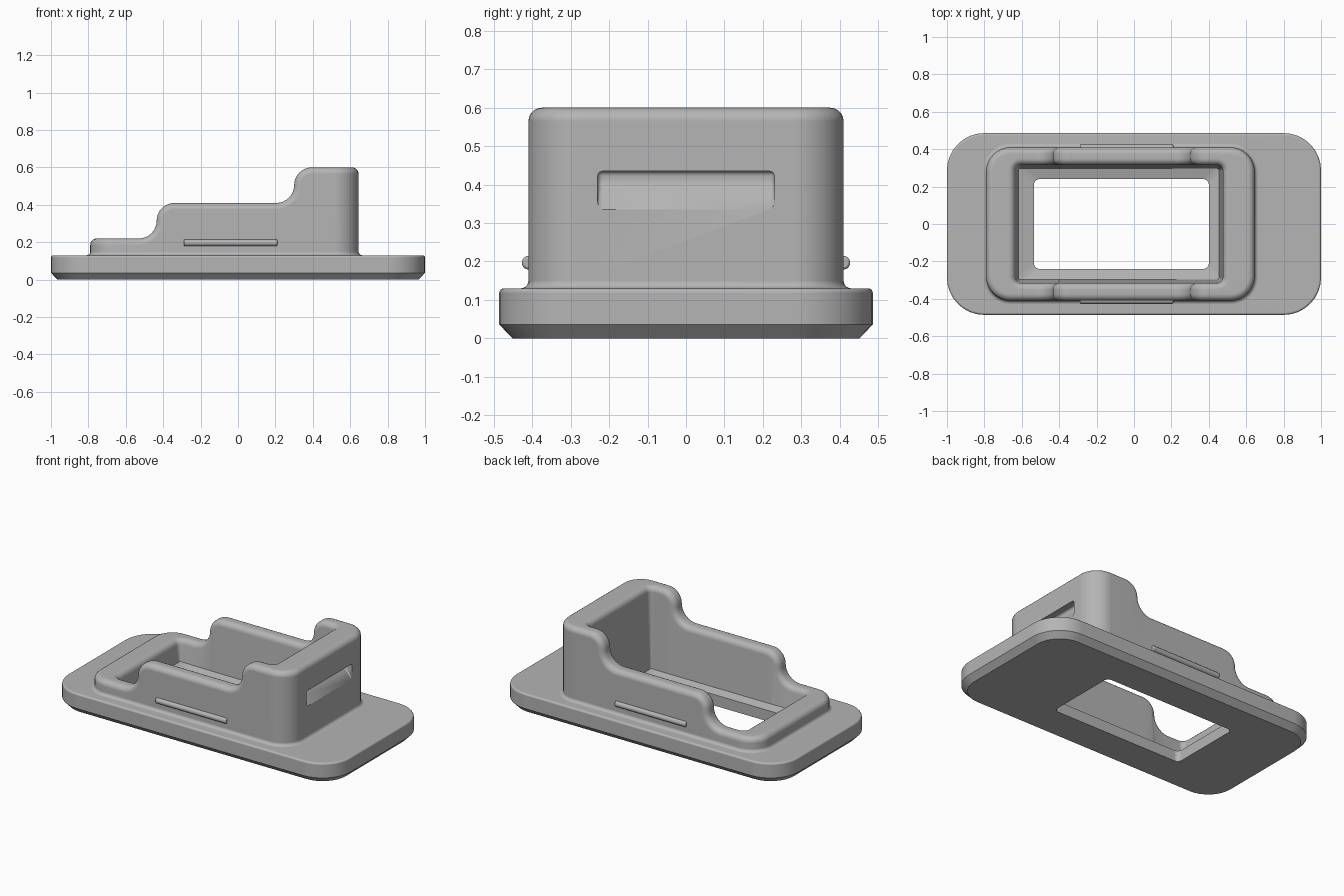
import bpy, bmesh
from math import sin, cos, pi

cube = bpy.data.objects.get("Cube")
if cube:
    bpy.data.objects.remove(cube)

# Single grey plastic
grey = bpy.data.materials.new("plain_grey")
grey.use_nodes = True
GREY = (0.46, 0.46, 0.46, 1)
grey.diffuse_color = GREY
bsdf = next(n for n in grey.node_tree.nodes if n.type == 'BSDF_PRINCIPLED')
bsdf.inputs["Base Color"].default_value = GREY

LOW, MID, HIGH = 0.22, 0.41, 0.6      # rim heights
TOP, FLOOR = 0.13, 0.07               # base top, pocket floor
RIM, FOOT = 0.035, 0.02               # fillet radii
ARC = [i / 8 * pi / 2 for i in range(9)]
QUARTER = [i / 5 * pi / 2 for i in range(6)]
OUTER = (-0.79, 0.645, 0.41, 0.13)    # x0, x1, half width, corner radius
INNER = (-0.635, 0.475, 0.315, 0.03)
HOLE = (-0.535, 0.40, 0.24, 0.03)


def s_step(x, z, r):
    """Concave then convex quarter arc: x, z and surface normal."""
    rise = [(x + r * sin(a), z + r - r * cos(a), -sin(a), cos(a)) for a in ARC]
    crest = [(x + 2 * r - r * cos(a), z + r + r * sin(a), -cos(a), sin(a)) for a in ARC[1:]]
    return rise + crest


PROFILE = s_step(-0.53, LOW, (MID - LOW) / 2) + s_step(0.205, MID, (HIGH - MID) / 2)


def grow(rect, d):
    x0, x1, hy, r = rect
    return x0 - d, x1 + d, hy + d, r + d


def ring(rect, z=None, drop=RIM, squeeze=1.0):
    """Rounded rectangle, flat at z or following the stepped rim when z is None."""
    x0, x1, hy, r = rect
    side = []
    for px, pz, nx, nz in PROFILE:
        x = px - nx * drop
        side.append(((x + 0.07) * squeeze - 0.07, pz - nz * drop if z is None else z))
    left = LOW - drop if z is None else z
    right = HIGH - drop if z is None else z

    def corner(cx, cy, start, h):
        return [(cx + r * cos(start + a), cy + r * sin(start + a), h) for a in ARC]

    pts = [(x, -hy, h) for x, h in side]
    pts += corner(x1 - r, r - hy, -pi / 2, right)
    pts += corner(x1 - r, hy - r, 0, right)
    pts += [(x, hy, h) for x, h in reversed(side)]
    pts += corner(x0 + r, hy - r, pi / 2, left)
    pts += corner(x0 + r, r - hy, pi, left)
    return pts


def finish(name, bm):
    bmesh.ops.recalc_face_normals(bm, faces=bm.faces)
    mesh = bpy.data.meshes.new(name)
    bm.to_mesh(mesh)
    bm.free()
    mesh.materials.append(grey)
    obj = bpy.data.objects.new(name, mesh)
    bpy.context.collection.objects.link(obj)
    return obj


def smooth(obj):
    bpy.ops.object.select_all(action='DESELECT')
    obj.select_set(True)
    bpy.context.view_layer.objects.active = obj
    bpy.ops.object.shade_smooth_by_angle(angle=pi / 6)


# Base plate: chamfered underside, softened top edge
base = (-1, 1, 0.486, 0.2)
rings = [ring(grow(base, -0.035), 0), ring(base, 0.036)]
soft = 0.012
rings += [ring(grow(base, -soft * (1 - cos(a))), TOP - soft + soft * sin(a)) for a in QUARTER]
# Housing: foot fillet, outer wall, rounded stepped rim, inner wall
rings += [ring(grow(OUTER, FOOT * (1 - sin(a))), TOP + FOOT * (1 - cos(a))) for a in QUARTER]
rings += [ring(grow(OUTER, -RIM * (1 - cos(a))), drop=RIM * (1 - sin(a))) for a in QUARTER]
rings += [ring(grow(INNER, RIM * (1 - cos(a))), drop=RIM * (1 - sin(a))) for a in reversed(QUARTER)]
# Pocket floor and through opening
rings += [ring(grow(INNER, -FOOT * (1 - cos(a))), FLOOR + FOOT * (1 - sin(a))) for a in reversed(QUARTER)]
rings += [ring(HOLE, FLOOR, squeeze=0.88), ring(HOLE, 0, squeeze=0.88)]

bm = bmesh.new()
loops = [[bm.verts.new(p) for p in pts] for pts in rings]
for k, a in enumerate(loops):
    b = loops[(k + 1) % len(loops)]
    for i in range(len(a)):
        j = (i + 1) % len(a)
        bm.faces.new((a[i], a[j], b[j], b[i]))
body = finish("dock_body", bm)

# Finger slot in the tall end wall: sloping floor, flat top
bm = bmesh.new()
wedge = [(0.595, 0.40), (0.595, 0.435), (0.70, 0.435), (0.70, 0.265)]
face = bm.faces.new([bm.verts.new((x, -0.23, z)) for x, z in wedge])
out = bmesh.ops.extrude_face_region(bm, geom=[face])
bmesh.ops.translate(bm, vec=(0, 0.46, 0),
                    verts=[g for g in out["geom"] if isinstance(g, bmesh.types.BMVert)])
bmesh.ops.recalc_face_normals(bm, faces=bm.faces)
bmesh.ops.bevel(bm, geom=bm.edges[:], offset=0.013, segments=4, profile=0.5, affect='EDGES')
cutter = finish("slot_cutter", bm)
smooth(cutter)
cutter.hide_render = True
cutter.hide_set(True)

smooth(body)
cut = body.modifiers.new("slot", 'BOOLEAN')
cut.operation = 'DIFFERENCE'
cut.solver = 'EXACT'
cut.object = cutter
body.modifiers.new("clean_shading", 'WEIGHTED_NORMAL').keep_sharp = True

# Snap ribs on both long walls
for name, sign in (("front_rib", -1), ("back_rib", 1)):
    bpy.ops.mesh.primitive_cylinder_add(vertices=20, radius=0.018, depth=0.5,
                                        location=(-0.04, sign * 0.409, 0.197),
                                        rotation=(0, pi / 2, 0))
    rib = bpy.context.object
    rib.name = name
    rib.data.materials.append(grey)
    bevel = rib.modifiers.new("soft_ends", 'BEVEL')
    bevel.width = 0.006
    bevel.segments = 2
    smooth(rib)
